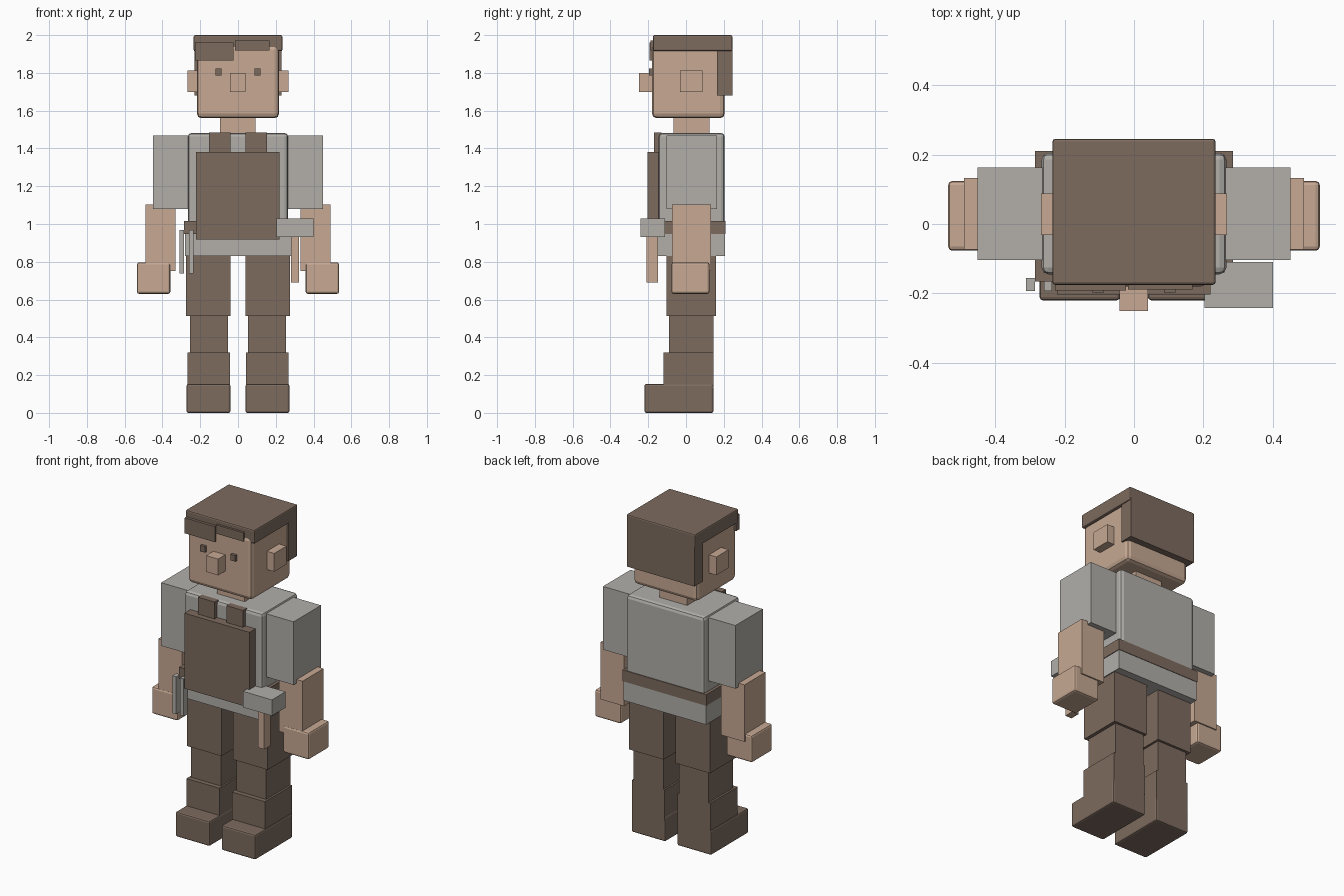
import bpy
import bmesh


def material(name, rgb):
    m = bpy.data.materials.new(name)
    m.diffuse_color = (*rgb, 1.0)
    return m


BROWN = material("brown", (0.205, 0.147, 0.114))
SKIN = material("skin", (0.571, 0.397, 0.292))
GREY = material("warm_grey", (0.445, 0.429, 0.402))


def box(name, mat, x, y, z, bevel=0.0):
    """Box from (min, max) ranges, with optional rounded edges."""
    bm = bmesh.new()
    bmesh.ops.create_cube(bm, size=1.0)
    for v in bm.verts:
        for i, (lo, hi) in enumerate((x, y, z)):
            v.co[i] = hi if v.co[i] > 0 else lo
    me = bpy.data.meshes.new(name)
    bm.to_mesh(me)
    bm.free()
    me.materials.append(mat)
    ob = bpy.data.objects.new(name, me)
    bpy.context.collection.objects.link(ob)
    if bevel:
        mod = ob.modifiers.new("rounded_edges", "BEVEL")
        mod.width = bevel
        mod.segments = 2
    return ob


def pair(name, mat, x, y, z, bevel=0.0):
    """Same box on both sides of the body."""
    box(name + "_left", mat, x, y, z, bevel)
    box(name + "_right", mat, (-x[1], -x[0]), y, z, bevel)


# Head and face
box("head", SKIN, (-0.218, 0.218), (-0.18, 0.205), (1.56, 1.95), 0.025)
box("nose", SKIN, (-0.042, 0.04), (-0.25, -0.17), (1.70, 1.80))
pair("eye", BROWN, (0.087, 0.119), (-0.197, -0.17), (1.785, 1.822))
pair("ear", SKIN, (0.20, 0.268), (-0.031, 0.088), (1.70, 1.812))
box("neck", SKIN, (-0.095, 0.092), (-0.067, 0.125), (1.45, 1.58))

# Hair
box("hair_top", BROWN, (-0.235, 0.235), (-0.175, 0.245), (1.915, 2.0), 0.008)
box("hair_back", BROWN, (-0.229, 0.229), (0.163, 0.245), (1.68, 1.93))
box("fringe_long", BROWN, (-0.228, -0.023), (-0.192, -0.16), (1.865, 1.96))
box("fringe_short", BROWN, (-0.017, 0.168), (-0.188, -0.16), (1.918, 1.972))

# Shirt and belt
box("torso", GREY, (-0.266, 0.266), (-0.145, 0.205), (0.97, 1.482), 0.02)
box("belt", BROWN, (-0.285, 0.285), (-0.165, 0.21), (0.948, 1.017))
box("hips", GREY, (-0.281, 0.281), (-0.15, 0.207), (0.83, 0.95))

# Apron bib with shoulder straps
box("apron", BROWN, (-0.222, 0.22), (-0.203, -0.13), (0.917, 1.38))
pair("strap", BROWN, (0.04, 0.153), (-0.17, -0.13), (1.35, 1.484))

# Arms
pair("sleeve", GREY, (0.24, 0.45), (-0.103, 0.163), (1.08, 1.468))
pair("forearm", SKIN, (0.33, 0.49), (-0.073, 0.132), (0.752, 1.102))
pair("hand", SKIN, (0.358, 0.535), (-0.077, 0.124), (0.63, 0.797), 0.012)

# Legs
pair("thigh", BROWN, (0.04, 0.275), (-0.104, 0.16), (0.512, 0.84))
pair("knee", BROWN, (0.053, 0.255), (-0.091, 0.145), (0.30, 0.52))
pair("shin", BROWN, (0.043, 0.267), (-0.12, 0.145), (0.13, 0.32))
pair("shoe", BROWN, (0.04, 0.272), (-0.22, 0.145), (0.0, 0.153), 0.01)

# Hammer hanging from the belt
box("hammer_head", GREY, (0.203, 0.40), (-0.242, -0.11), (0.93, 1.028))
box("hammer_handle", SKIN, (0.28, 0.324), (-0.208, -0.147), (0.69, 0.94))

# Pliers hanging from the belt
for name, x in (("outer", (-0.311, -0.285)), ("inner", (-0.259, -0.236))):
    box("pliers_" + name, GREY, x, (-0.193, -0.155), (0.738, 0.968))
